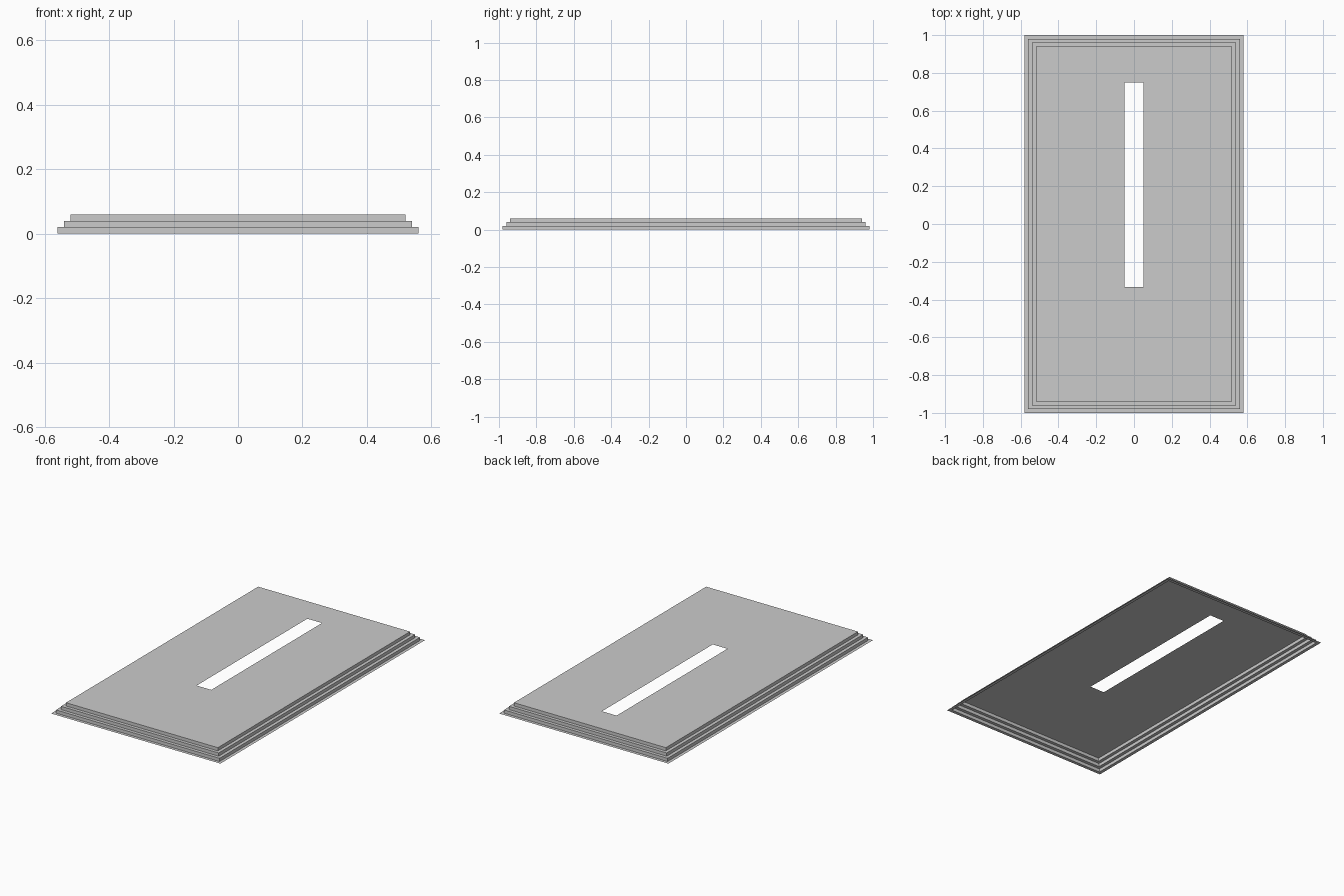
import bpy, bmesh

if "Cube" in bpy.data.objects:
    bpy.data.objects.remove(bpy.data.objects["Cube"])


def rect(bm, x0, x1, y0, y1, z):
    """Counter-clockwise rectangle of vertices."""
    return [bm.verts.new(p) for p in
            ((x0, y0, z), (x1, y0, z), (x1, y1, z), (x0, y1, z))]


bm = bmesh.new()

# Flat brim followed by three steps: (inset from outer edge, height)
profile = [(0, 0), (0.02, 0), (0.02, 0.02), (0.04, 0.02),
           (0.04, 0.04), (0.06, 0.04), (0.06, 0.06)]
rings = [rect(bm, -0.58 + i, 0.58 - i, -1 + i, 1 - i, z) for i, z in profile]

# Slot opening in the top panel
rings.append(rect(bm, -0.05, 0.05, -0.333, 0.75, 0.06))

# Skin between neighbouring rings; underside stays open
for a, b in zip(rings, rings[1:]):
    for i in range(4):
        j = (i + 1) % 4
        bm.faces.new((a[i], a[j], b[j], b[i]))

mesh = bpy.data.meshes.new("stepped_slot_plate")
bm.to_mesh(mesh)
bm.free()
plate = bpy.data.objects.new("stepped_slot_plate", mesh)
bpy.context.collection.objects.link(plate)

# Smooth shading with crisp steps
bpy.context.view_layer.objects.active = plate
plate.select_set(True)
bpy.ops.object.shade_smooth_by_angle()
